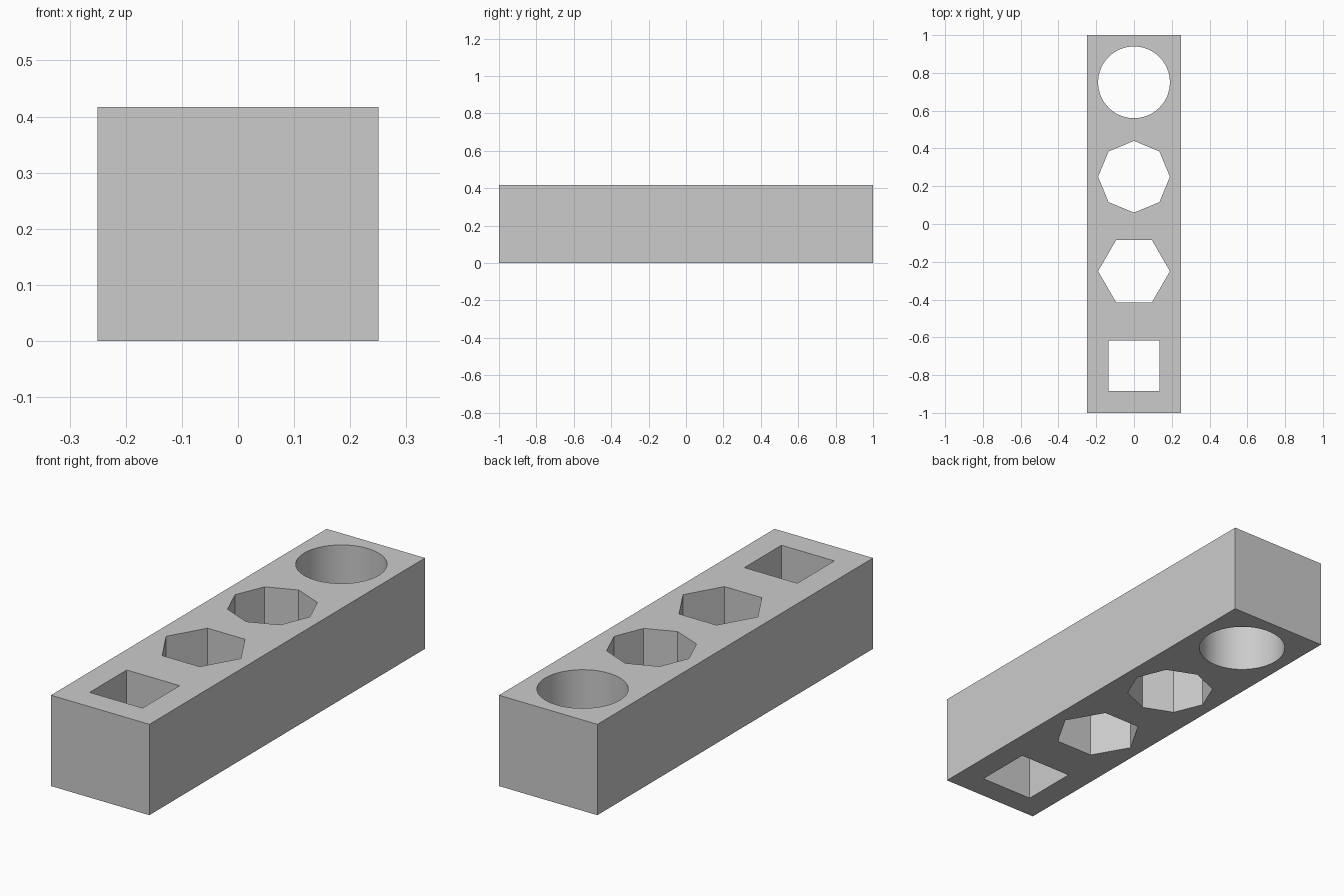
import bpy
import math

LENGTH, WIDTH, HEIGHT = 2.0, 0.5, 0.417
HOLE_RADIUS = 0.19

default_cube = bpy.data.objects.get("Cube")
if default_cube:
    bpy.data.objects.remove(default_cube, do_unlink=True)

# Single plain grey
grey = bpy.data.materials.new("plain grey")
grey.use_nodes = True
colour = (0.6, 0.6, 0.6, 1.0)
grey.diffuse_color = colour
grey.node_tree.nodes["Principled BSDF"].inputs["Base Color"].default_value = colour

# Solid bar
bpy.ops.mesh.primitive_cube_add(size=1, location=(0, 0, HEIGHT / 2))
bar = bpy.context.object
bar.name = "bar_with_holes"
bar.scale = (WIDTH, LENGTH, HEIGHT)
bpy.ops.object.transform_apply(location=False, rotation=False, scale=True)
bar.data.materials.append(grey)


def cut_hole(name, sides, y, turn=0.0):
    """Cut a regular prism right through the bar."""
    bpy.ops.mesh.primitive_cylinder_add(
        vertices=sides, radius=HOLE_RADIUS, depth=HEIGHT * 2,
        location=(0, y, HEIGHT / 2), rotation=(0, 0, turn))
    cutter = bpy.context.object
    cutter.name = name + "_cutter"
    cutter.hide_render = True
    cutter.data.materials.append(grey)
    cut = bar.modifiers.new(name, "BOOLEAN")
    cut.operation = "DIFFERENCE"
    cut.solver = "EXACT"
    cut.object = cutter
    bpy.context.view_layer.objects.active = bar
    bpy.ops.object.modifier_apply(modifier=cut.name)
    bpy.data.objects.remove(cutter, do_unlink=True)


# Holes from front to back
cut_hole("square_hole", 4, -0.75, math.radians(45))
cut_hole("hexagon_hole", 6, -0.25, math.radians(30))
cut_hole("octagon_hole", 8, 0.25)
cut_hole("round_hole", 64, 0.75)

# Smooth only the round hole
bpy.ops.object.select_all(action="DESELECT")
bar.select_set(True)
bpy.context.view_layer.objects.active = bar
bpy.ops.object.shade_smooth_by_angle(angle=math.radians(30))
